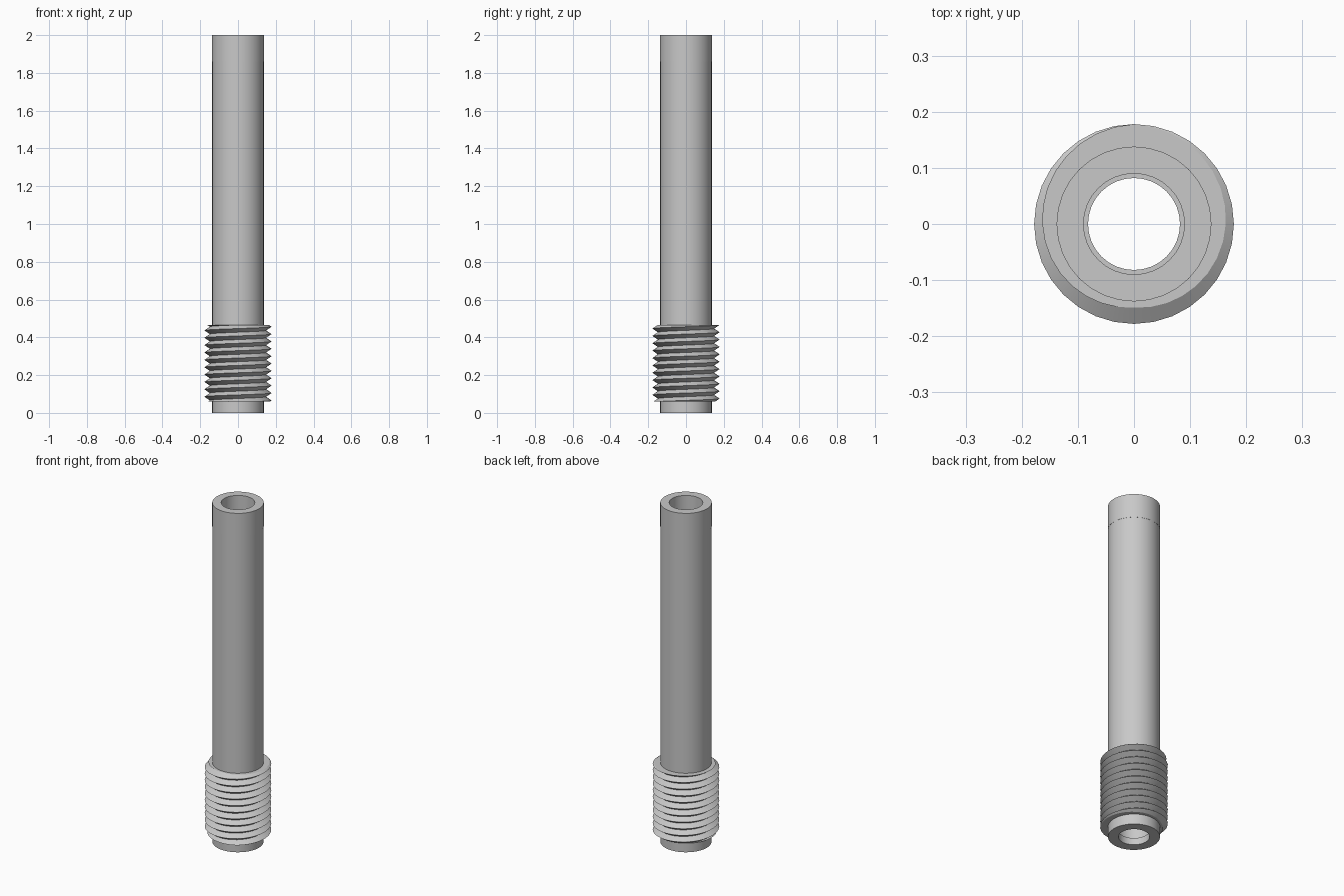
import bpy, bmesh, math

if "Cube" in bpy.data.objects:
    bpy.data.objects.remove(bpy.data.objects["Cube"], do_unlink=True)

SEG = 32
TUBE_R, BORE_R = 0.137, 0.09
CREST_R, VALLEY_R = 0.178, 0.149
PITCH, THREAD_LOW, THREAD_TOP = 0.039, 0.06, 0.466

steel = bpy.data.materials.new("steel_grey")
steel.use_nodes = True
steel.diffuse_color = (0.58, 0.58, 0.58, 1)
steel.node_tree.nodes["Principled BSDF"].inputs["Base Color"].default_value = steel.diffuse_color


def polar(radius, step, z):
    a = 2 * math.pi * step / SEG
    return (radius * math.cos(a), radius * math.sin(a), z)


def finish(bm, name):
    bmesh.ops.recalc_face_normals(bm, faces=bm.faces)
    mesh = bpy.data.meshes.new(name)
    bm.to_mesh(mesh)
    bm.free()
    obj = bpy.data.objects.new(name, mesh)
    bpy.context.collection.objects.link(obj)
    mesh.materials.append(steel)
    bpy.ops.object.select_all(action='DESELECT')
    obj.select_set(True)
    bpy.context.view_layer.objects.active = obj
    bpy.ops.object.shade_smooth_by_angle(angle=math.radians(30))
    return obj


def lathe(name, profile):
    """Spin a closed (radius, z) profile around the z axis."""
    bm = bmesh.new()
    rings = [[bm.verts.new(polar(r, i, z)) for i in range(SEG)] for r, z in profile]
    for a, b in zip(rings, rings[1:] + rings[:1]):
        for i in range(SEG):
            j = (i + 1) % SEG
            bm.faces.new((a[i], a[j], b[j], b[i]))
    return finish(bm, name)


# Hollow tube: faint shoulder near the top, narrow lip at the lower opening
lathe("hollow_tube", [
    (0.082, 0), (TUBE_R, 0), (TUBE_R, 1.86), (TUBE_R + 0.001, 1.86),
    (TUBE_R + 0.001, 2), (BORE_R, 2), (BORE_R, 0.04), (0.082, 0.04),
])


# Right-handed V thread, trimmed flat at both ends
def screw_thread(name):
    bm = bmesh.new()
    count = SEG * 14
    # the crest meets the top plane at the back of the tube
    start = THREAD_TOP - PITCH * (12 + 1 / 4)
    crest, valley = [], []
    for i in range(count):
        z = start + PITCH * i / SEG
        crest.append(bm.verts.new(polar(CREST_R, i, z)))
        valley.append(bm.verts.new(polar(VALLEY_R, i, z + PITCH / 2)))
    for i in range(count - 1):
        bm.faces.new((crest[i], crest[i + 1], valley[i + 1], valley[i]))
        if i >= SEG:
            k = i - SEG
            bm.faces.new((valley[k], valley[k + 1], crest[i + 1], crest[i]))
    for z, direction in ((THREAD_TOP, 1), (THREAD_LOW, -1)):
        bmesh.ops.bisect_plane(
            bm, geom=bm.verts[:] + bm.edges[:] + bm.faces[:], dist=0.00001,
            plane_co=(0, 0, z), plane_no=(0, 0, direction), clear_outer=True)
    # close each cut with a flat collar reaching just inside the tube wall
    rim = [e for e in bm.edges if e.is_boundary]
    collar = bmesh.ops.extrude_edge_only(bm, edges=rim)["geom"]
    for v in collar:
        if isinstance(v, bmesh.types.BMVert):
            scale = (TUBE_R - 0.005) / v.co.xy.length
            v.co.x *= scale
            v.co.y *= scale
    return finish(bm, name)


screw_thread("screw_thread")
